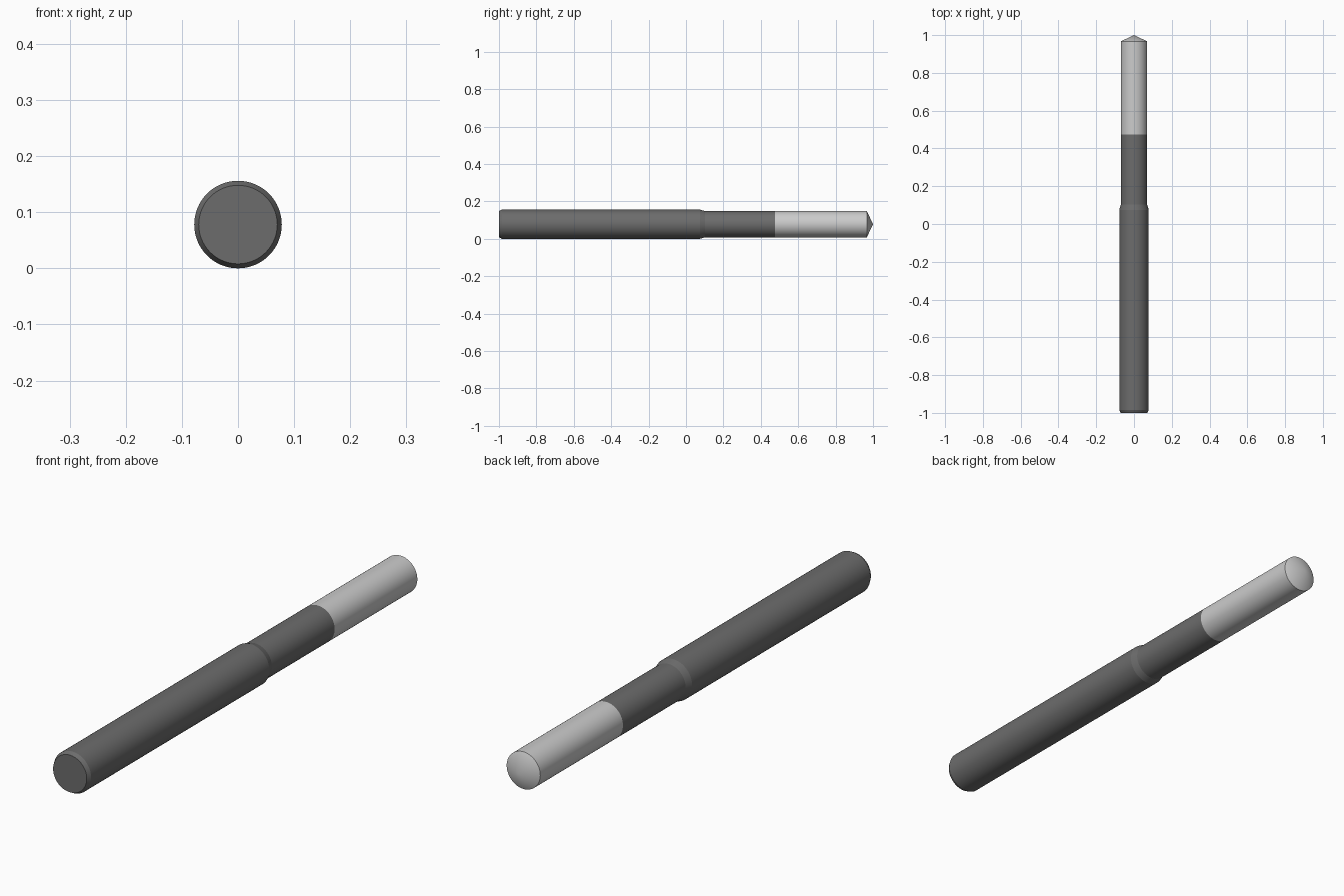
import bpy, bmesh
from math import pi, cos, sin, radians

if "Cube" in bpy.data.objects:
    bpy.data.objects.remove(bpy.data.objects["Cube"])

R, r = 0.078, 0.07      # thick and thin radii
SIDES = 64


def lathe(name, profile, grey=None):
    """Revolve (radius, y) points about the long axis; radius 0 closes an end."""
    bm = bmesh.new()
    rings = []
    for rad, y in profile:
        n = SIDES if rad > 0 else 1
        rings.append([bm.verts.new((rad * cos(2 * pi * i / SIDES), y,
                                    R + rad * sin(2 * pi * i / SIDES)))
                      for i in range(n)])
    for a, b in zip(rings, rings[1:]):
        for i in range(SIDES):
            j = (i + 1) % SIDES
            if len(a) == 1:
                bm.faces.new((a[0], b[i], b[j]))
            elif len(b) == 1:
                bm.faces.new((a[i], b[0], a[j]))
            else:
                bm.faces.new((a[i], b[i], b[j], a[j]))
    bmesh.ops.recalc_face_normals(bm, faces=bm.faces)
    # Make sure the open shell faces outward
    f = max(bm.faces, key=lambda f: f.calc_area())
    c = f.calc_center_median()
    if f.normal.x * c.x + f.normal.z * (c.z - R) < -1e-6:
        bmesh.ops.reverse_faces(bm, faces=bm.faces)
    mesh = bpy.data.meshes.new(name)
    bm.to_mesh(mesh)
    bm.free()
    obj = bpy.data.objects.new(name, mesh)
    bpy.context.collection.objects.link(obj)
    if grey is not None:
        mat = bpy.data.materials.new(name + "_grey")
        mat.diffuse_color = (grey, grey, grey, 1)
        mat.use_nodes = True
        mat.node_tree.nodes["Principled BSDF"].inputs["Base Color"].default_value = mat.diffuse_color
        mesh.materials.append(mat)
    bpy.ops.object.select_all(action='DESELECT')
    bpy.context.view_layer.objects.active = obj
    obj.select_set(True)
    bpy.ops.object.shade_smooth_by_angle(angle=radians(15))
    return obj


# Dark shank: chamfered butt end, thick grip, sloped shoulder, thin neck
lathe("shank", [(0, -1), (r, -1), (R, -0.985), (R, 0.075),
                (r, 0.102), (r, 0.475)], 0.15)

# Light working end with a shallow conical point
lathe("tip", [(r, 0.475), (r, 0.967), (0, 1.0)])
